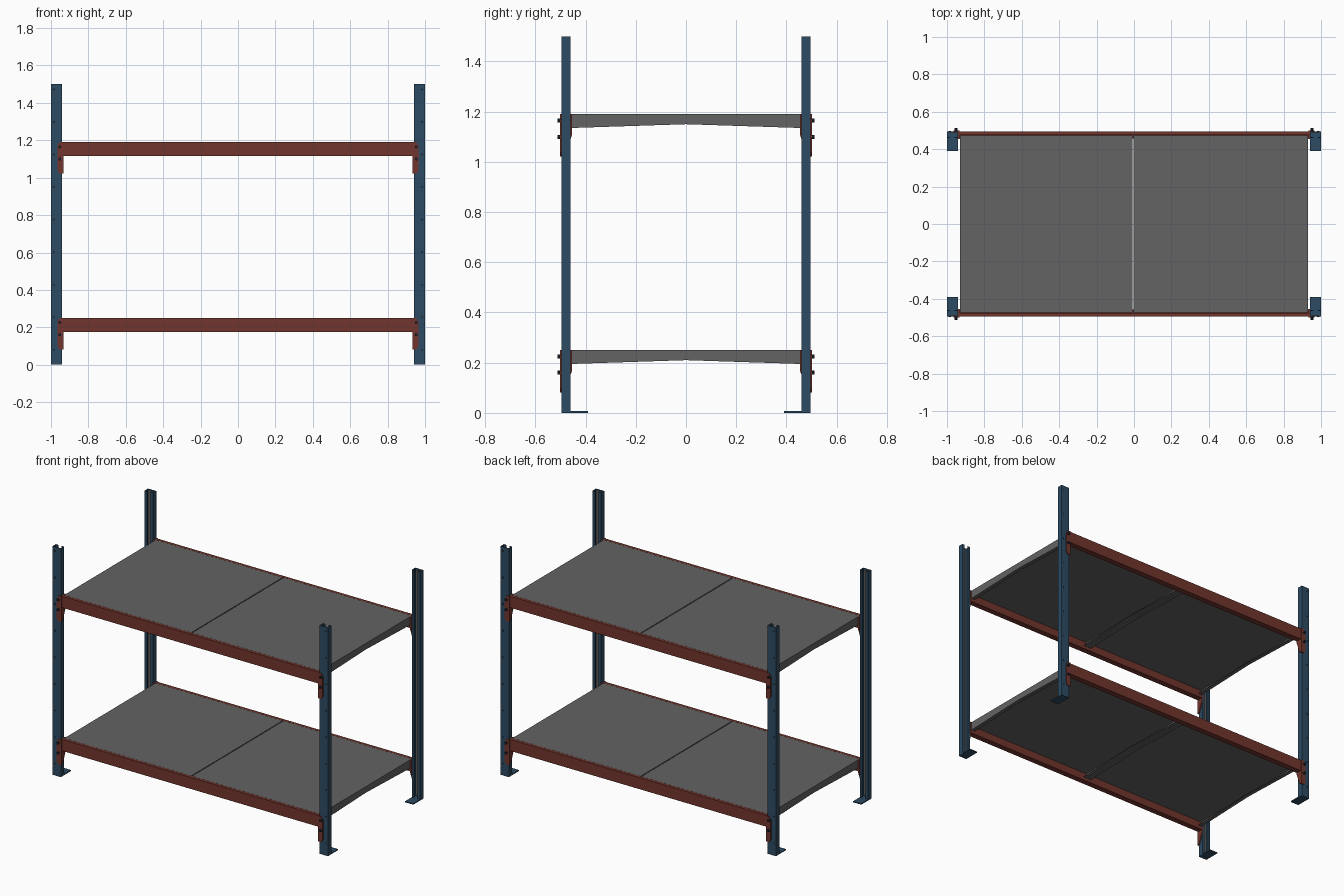
import bpy, bmesh, math
from mathutils import Vector

if "Cube" in bpy.data.objects:
    bpy.data.objects.remove(bpy.data.objects["Cube"])


def material(name, r, g, b):
    m = bpy.data.materials.new(name)
    m.diffuse_color = (r, g, b, 1)
    m.use_nodes = True
    m.node_tree.nodes["Principled BSDF"].inputs["Base Color"].default_value = m.diffuse_color
    return m


BLUE = material("blue_paint", 0.026, 0.070, 0.125)
RED = material("red_paint", 0.17, 0.036, 0.026)
GREY = material("shelf_grey", 0.125, 0.125, 0.125)
DARK = material("dark_steel", 0.012, 0.022, 0.035)
TAUPE = material("inner_grey", 0.115, 0.10, 0.09)


def finish(name, bm, mat):
    bmesh.ops.recalc_face_normals(bm, faces=bm.faces)
    me = bpy.data.meshes.new(name)
    bm.to_mesh(me)
    bm.free()
    me.materials.append(mat)
    ob = bpy.data.objects.new(name, me)
    bpy.context.collection.objects.link(ob)
    return ob


def prism(name, points, direction, mat):
    """Extrude a closed 3D outline along a direction."""
    bm = bmesh.new()
    face = bm.faces.new([bm.verts.new(p) for p in points])
    ext = bmesh.ops.extrude_face_region(bm, geom=[face])
    moved = [v for v in ext["geom"] if isinstance(v, bmesh.types.BMVert)]
    bmesh.ops.translate(bm, verts=moved, vec=Vector(direction))
    return finish(name, bm, mat)


def box(name, xs, ys, zs, mat):
    (x0, x1), (y0, y1), (z0, z1) = xs, ys, zs
    return prism(name, [(x0, y0, z0), (x1, y0, z0), (x1, y1, z0), (x0, y1, z0)],
                 (0, 0, z1 - z0), mat)


def rod(name, x, y0, y1, z, r, mat, n=8):
    ring = [(x + r * math.cos(2 * math.pi * i / n), y0,
             z + r * math.sin(2 * math.pi * i / n)) for i in range(n)]
    return prism(name, ring, (0, y1 - y0, 0), mat)


LEVELS = (0.25, 1.19)

for sx in (-1, 1):
    for sy in (-1, 1):
        tag = ("left" if sx < 0 else "right") + ("_front" if sy < 0 else "_back")

        def X(a, b):
            return (a * sx, b * sx)

        def Y(a, b):
            return (a * sy, b * sy)

        # upright: lipped channel opening towards the middle of the rack
        c = [(.94, .495), (1, .495), (1, .46), (.983, .46), (.983, .464),
             (.996, .464), (.996, .491), (.944, .491), (.944, .464),
             (.957, .464), (.957, .46), (.94, .46)]
        prism("upright_" + tag, [(x * sx, y * sy, 0) for x, y in c], (0, 0, 1.5), BLUE)
        box("upright_lining_" + tag, X(.950, .990), Y(.488, .491), (.02, 1.49), TAUPE)

        # foot plate
        box("foot_" + tag, X(.94, 1), Y(.39, .495), (0, .007), BLUE)

        # punched holes on the outer face
        for i in range(9):
            rod("hole_" + tag, .985 * sx, .495 * sy, .496 * sy, .08 + i * .174, .006, DARK)

        for top in LEVELS:
            # beam end connector: side plate plus tapered face plate
            prism("connector_side_" + tag,
                  [(.932 * sx, y * sy, top + z) for y, z in
                   ((.50, 0), (.455, 0), (.455, -.085), (.485, -.165), (.50, -.165))],
                  (.008 * sx, 0, 0), RED)
            prism("connector_face_" + tag,
                  [(x * sx, .495 * sy, top + z) for x, z in
                   ((.932, 0), (.952, 0), (.966, -.02), (.966, -.15), (.955, -.168), (.932, -.168))],
                  (0, .006 * sy, 0), RED)
            # bolts
            for dz in (-.025, -.09):
                rod("bolt_" + tag, .953 * sx, .498 * sy, .512 * sy, top + dz, .008, DARK)

for top in LEVELS:
    # stepped beams along front and back
    for sy in (-1, 1):
        step = [(.495, 0), (.475, 0), (.475, -.025), (.457, -.025),
                (.457, -.075), (.495, -.075)]
        prism("beam_" + ("front" if sy < 0 else "back"),
              [(-.935, y * sy, top + z) for y, z in step], (1.87, 0, 0), RED)

    # two folded deck panels with bowed end skirts
    for name, x0, x1 in (("left", -.93, -.008), ("right", -.002, .93)):
        box("shelf_panel_" + name, (x0, x1), (-.474, .474), (top - .024, top), GREY)
        for x, d in ((x0, 1), (x1, -1)):
            prism("shelf_skirt_" + name,
                  [(x, y, top + z) for y, z in
                   ((-.456, -.02), (.456, -.02), (.456, -.055), (0, -.040), (-.456, -.055))],
                  (.004 * d, 0, 0), GREY)
            # return lip under the skirt
            prism("shelf_lip_" + name,
                  [(x, y, top + z) for y, z in
                   ((-.456, -.055), (0, -.040), (.456, -.055),
                    (.456, -.052), (0, -.037), (-.456, -.052))],
                  (.025 * d, 0, 0), GREY)
